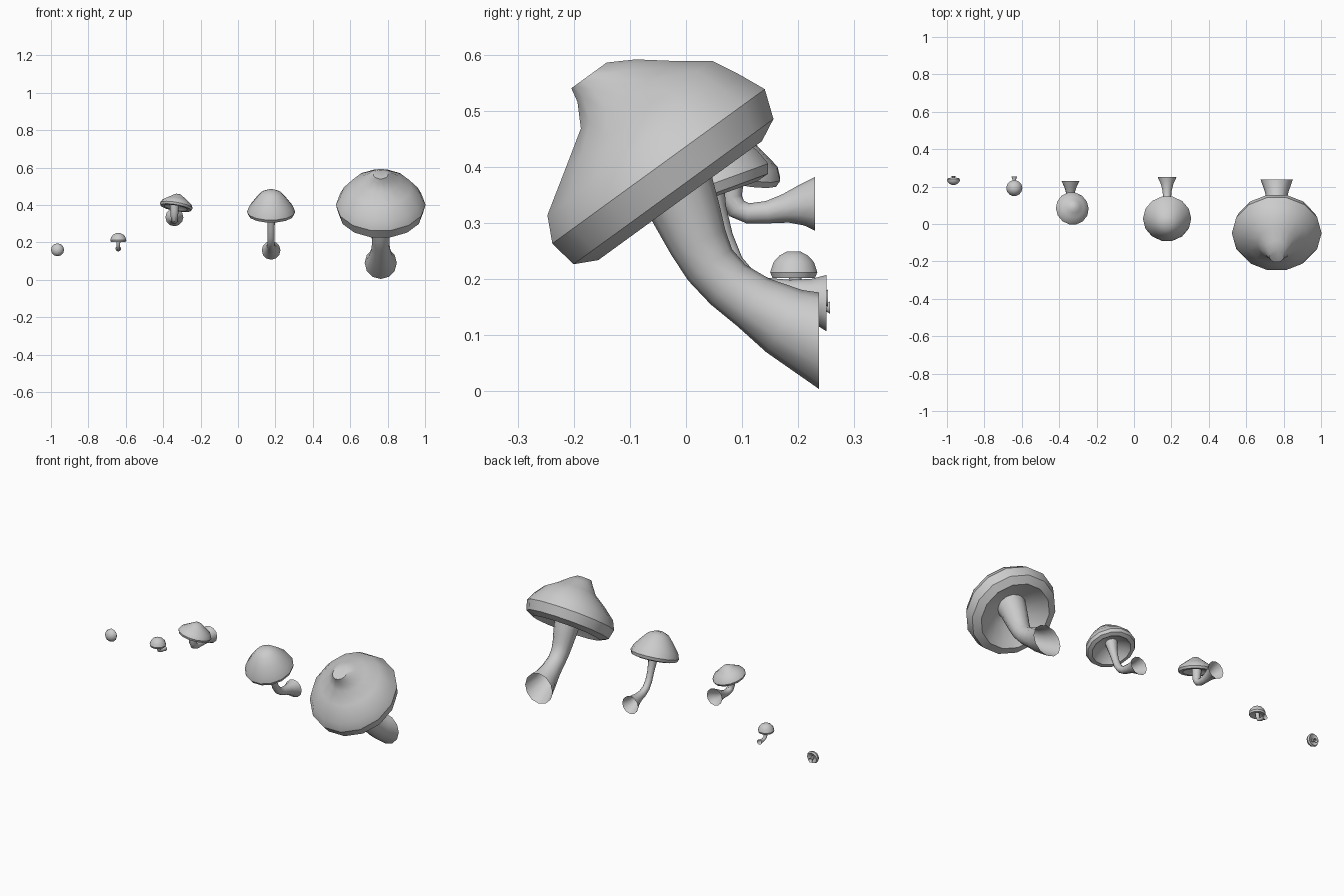
import bpy, bmesh
from math import sin, cos, pi, radians
from mathutils import Vector, Matrix


def skin(name, rings, close_start=False):
    """Join rings of points into a tube and shade it."""
    bm = bmesh.new()
    vs = [[bm.verts.new(p) for p in ring] for ring in rings]
    n = len(rings[0])
    for a, b in zip(vs, vs[1:]):
        for i in range(n):
            j = (i + 1) % n
            bm.faces.new((a[i], a[j], b[j], b[i]))
    if close_start:
        bm.faces.new(vs[0])
    bmesh.ops.recalc_face_normals(bm, faces=bm.faces)
    me = bpy.data.meshes.new(name)
    bm.to_mesh(me)
    bm.free()
    ob = bpy.data.objects.new(name, me)
    bpy.context.collection.objects.link(ob)
    bpy.ops.object.select_all(action='DESELECT')
    ob.select_set(True)
    bpy.context.view_layer.objects.active = ob
    bpy.ops.object.shade_smooth_by_angle(angle=radians(35))
    return ob


def cap(name, loc, pitch, roll, profile, n=14):
    """Turned cap; profile is (radius, height, shift towards the back)."""
    m = (Matrix.Translation(loc) @ Matrix.Rotation(radians(roll), 4, 'Y')
         @ Matrix.Rotation(radians(pitch), 4, 'X'))
    rings = [[m @ Vector((r * cos(2 * pi * i / n), r * sin(2 * pi * i / n) + s, h))
              for i in range(n)] for r, h, s in profile]
    skin(name, rings, True)


def stem(name, x, path, n=12):
    """Bent tube with an open flared foot; path is (y, z, radius)."""
    rings = []
    for k, (y, z, r) in enumerate(path):
        a, b = path[max(k - 1, 0)], path[min(k + 1, len(path) - 1)]
        t = Vector((0, b[0] - a[0], b[1] - a[1])).normalized()
        if k == 0:
            t = Vector((0, -1, 0))      # foot lies flat against the back plane
        side = Vector((1, 0, 0))
        up = side.cross(t)
        c = Vector((x, y, z))
        rings.append([c + r * (cos(2 * pi * i / n) * side + sin(2 * pi * i / n) * up)
                      for i in range(n)])
    skin(name, rings)


# largest mushroom: lopsided knobbed cap tipped forwards
cap("largest_cap", (0.763, -0.04, 0.38), 36, 0, [
    (0.04, 0.226, 0), (0.066, 0.2, 0.02), (0.105, 0.158, 0.035),
    (0.165, 0.118, 0.032), (0.218, 0.068, 0.006), (0.24, 0.022, 0.005),
    (0.226, -0.03, 0.0), (0.185, -0.05, 0.0), (0.16, -0.03, 0.0),
    (0.09, 0.015, 0.0), (0.05, 0.03, 0.0)])
stem("largest_stem", 0.763, [
    (0.237, 0.09, 0.086), (0.175, 0.125, 0.064), (0.12, 0.158, 0.051),
    (0.075, 0.19, 0.047), (0.043, 0.225, 0.048), (0.022, 0.265, 0.053),
    (0.004, 0.31, 0.06), (-0.02, 0.37, 0.068), (-0.04, 0.41, 0.075)])

# second largest mushroom: bell cap
cap("large_cap", (0.177, 0.03, 0.358), 20, 0, [
    (0.022, 0.127, 0), (0.055, 0.112, 0), (0.085, 0.078, 0), (0.118, 0.035, 0),
    (0.129, 0.005, 0), (0.122, -0.012, 0), (0.1, -0.018, 0), (0.085, -0.003, 0),
    (0.045, 0.02, 0), (0.015, 0.025, 0)])
stem("large_stem", 0.177, [
    (0.25, 0.157, 0.05), (0.215, 0.167, 0.034), (0.18, 0.174, 0.025),
    (0.14, 0.182, 0.021), (0.108, 0.2, 0.019), (0.084, 0.23, 0.018),
    (0.066, 0.275, 0.018), (0.05, 0.325, 0.022), (0.035, 0.385, 0.032)])

# middle mushroom: flat brimmed cap on a hooked stem
cap("middle_cap", (-0.33, 0.083, 0.396), -12, 10, [
    (0.016, 0.062, 0), (0.034, 0.05, 0), (0.058, 0.033, 0), (0.08, 0.018, 0),
    (0.089, 0.0, 0), (0.084, -0.012, 0), (0.064, -0.012, 0), (0.052, 0.0, 0),
    (0.012, 0.012, 0)])
stem("middle_stem", -0.34, [
    (0.23, 0.334, 0.048), (0.205, 0.331, 0.036), (0.178, 0.326, 0.026),
    (0.145, 0.319, 0.02), (0.11, 0.317, 0.018), (0.09, 0.326, 0.019),
    (0.08, 0.345, 0.02), (0.08, 0.375, 0.023), (0.081, 0.415, 0.026)])

# small mushroom: half-ball cap
cap("small_cap", (-0.64, 0.192, 0.208), 0, 0, [
    (0.012, 0.041, 0), (0.026, 0.034, 0), (0.037, 0.022, 0), (0.043, 0.004, 0),
    (0.039, -0.006, 0), (0.026, -0.004, 0), (0.008, 0.004, 0)])
stem("small_stem", -0.64, [
    (0.253, 0.166, 0.015), (0.238, 0.165, 0.01), (0.218, 0.166, 0.009),
    (0.203, 0.173, 0.009), (0.196, 0.188, 0.01), (0.193, 0.22, 0.012)])

# smallest mushroom: button facing forwards
cap("smallest_cap", (-0.965, 0.236, 0.16), 82, 0, [
    (0.01, 0.027, 0), (0.022, 0.021, 0), (0.031, 0.012, 0), (0.035, 0.0, 0),
    (0.03, -0.008, 0), (0.02, -0.004, 0), (0.006, 0.003, 0)], 12)
stem("smallest_stem", -0.965, [
    (0.257, 0.149, 0.012), (0.25, 0.151, 0.008), (0.24, 0.156, 0.008),
    (0.226, 0.16, 0.009)], 10)
